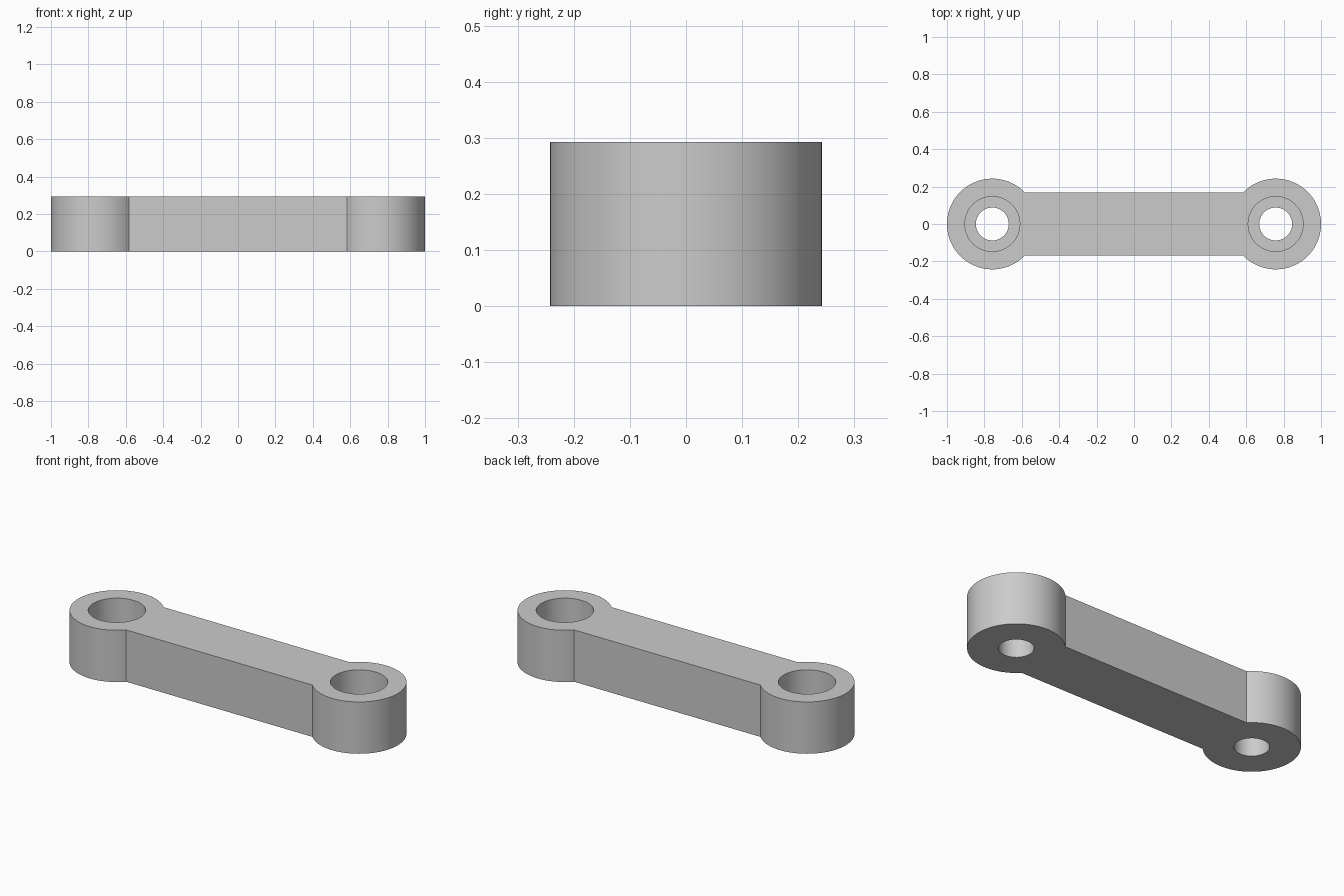
import bpy, bmesh, math

if "Cube" in bpy.data.objects:
    bpy.data.objects.remove(bpy.data.objects["Cube"])

HEIGHT = 0.293      # thickness of the link
CENTRE = 0.7575     # x of each eye
BOSS_R = 0.2425     # outer radius of each eye
BAR_HALF = 0.168    # half width of the bar
HOLE_R = 0.088      # through hole
BORE_R = 0.147      # counterbore
FLOOR_Z = 0.147     # height of the counterbore floor
SEG = 64

bm = bmesh.new()


def loop(points, z):
    """Closed ring of edges at height z."""
    vs = [bm.verts.new((x, y, z)) for x, y in points]
    es = [bm.edges.new((v, vs[(i + 1) % len(vs)])) for i, v in enumerate(vs)]
    return vs, es


def wall(a, b):
    """Quads between two matching rings."""
    n = len(a[0])
    for i in range(n):
        j = (i + 1) % n
        bm.faces.new((a[0][i], a[0][j], b[0][j], b[0][i]))


def circle(cx, r):
    return [(cx + r * math.cos(2 * math.pi * i / SEG),
             r * math.sin(2 * math.pi * i / SEG)) for i in range(SEG)]


# Outline: an arc round the right eye, mirrored for the left; the bar joins them
a = math.pi - math.asin(BAR_HALF / BOSS_R)
right = [(CENTRE + BOSS_R * math.cos(-a + 2 * a * i / SEG),
          BOSS_R * math.sin(-a + 2 * a * i / SEG)) for i in range(SEG + 1)]
outline = right + [(-x, -y) for x, y in right]

bottom, top = loop(outline, 0), loop(outline, HEIGHT)
wall(bottom, top)
bottom_edges, top_edges = list(bottom[1]), list(top[1])

# Stepped holes: narrow below, counterbored above
for cx in (-CENTRE, CENTRE):
    low = loop(circle(cx, HOLE_R), 0)
    step_in = loop(circle(cx, HOLE_R), FLOOR_Z)
    step_out = loop(circle(cx, BORE_R), FLOOR_Z)
    rim = loop(circle(cx, BORE_R), HEIGHT)
    wall(low, step_in)
    wall(step_in, step_out)
    wall(step_out, rim)
    bottom_edges += low[1]
    top_edges += rim[1]

# Flat faces with the holes left open
for edges in (bottom_edges, top_edges):
    bmesh.ops.triangle_fill(bm, use_beauty=True, use_dissolve=False, edges=edges)
bmesh.ops.recalc_face_normals(bm, faces=bm.faces)

mesh = bpy.data.meshes.new("link_arm")
bm.to_mesh(mesh)
bm.free()
link = bpy.data.objects.new("link_arm", mesh)
bpy.context.collection.objects.link(link)

grey = bpy.data.materials.new("plain grey")
grey.diffuse_color = (0.6, 0.6, 0.6, 1)
grey.use_nodes = True
grey.node_tree.nodes["Principled BSDF"].inputs["Base Color"].default_value = grey.diffuse_color
mesh.materials.append(grey)

bpy.context.view_layer.objects.active = link
link.select_set(True)
bpy.ops.object.shade_smooth_by_angle(angle=math.radians(30))
